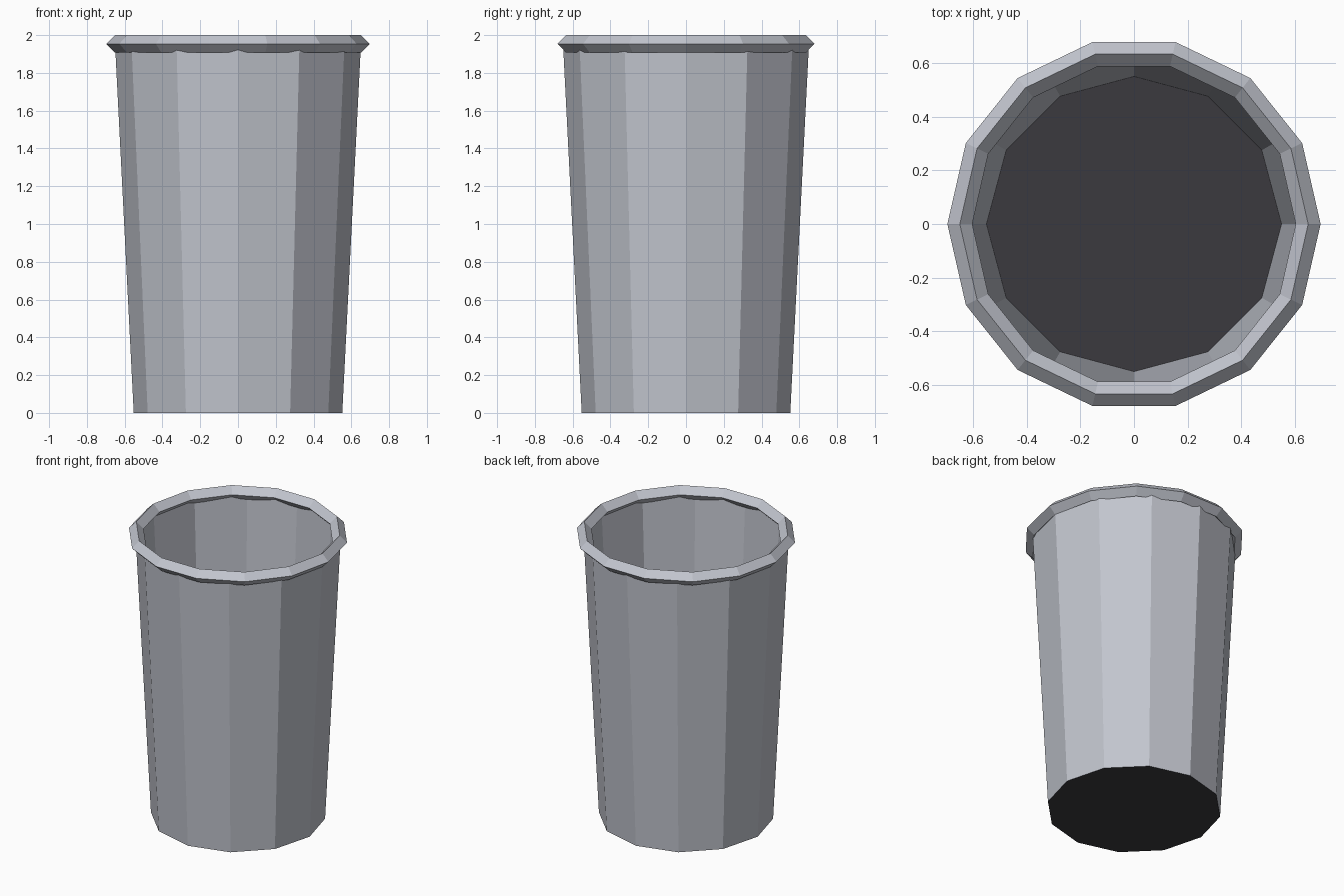
import bpy, bmesh, math

if "Cube" in bpy.data.objects:
    bpy.data.objects.remove(bpy.data.objects["Cube"])

R_TOP, R_BASE, RIM = 0.651, 0.552, 0.0465
Z_RIM = 2.0 - RIM


def paint(name, color):
    mat = bpy.data.materials.new(name)
    mat.diffuse_color = (*color, 1)
    mat.use_nodes = True
    mat.node_tree.nodes["Principled BSDF"].inputs["Base Color"].default_value = mat.diffuse_color
    return mat


GREY = paint("cool_grey", (0.54, 0.56, 0.62))
DARK = paint("dark_grey", (0.043, 0.042, 0.049))


def ring(bm, radius, z, sides):
    return [bm.verts.new((radius * math.cos(2 * math.pi * i / sides),
                          radius * math.sin(2 * math.pi * i / sides), z))
            for i in range(sides)]


def bridge(bm, low, high):
    n = len(low)
    for i in range(n):
        j = (i + 1) % n
        bm.faces.new((low[i], low[j], high[j], high[i]))


def finish(bm, name, *mats):
    mesh = bpy.data.meshes.new(name)
    bm.to_mesh(mesh)
    bm.free()
    for mat in mats:
        mesh.materials.append(mat)
    obj = bpy.data.objects.new(name, mesh)
    bpy.context.collection.objects.link(obj)
    return obj


# Tapered twelve-sided cup wall with a closed dark floor and open top
bm = bmesh.new()
base = ring(bm, R_BASE, 0, 12)
bridge(bm, base, ring(bm, R_TOP, Z_RIM, 12))
bm.faces.new(base[::-1]).material_index = 1
finish(bm, "cup_body", GREY, DARK)

# Rolled rim: fourteen-sided ring with a diamond cross-section
bm = bmesh.new()
rings = [ring(bm, R_TOP + RIM * dr, Z_RIM + RIM * dz, 14)
         for dr, dz in ((1, 0), (0, 1), (-1, 0), (0, -1))]
for k in range(4):
    bridge(bm, rings[k], rings[(k + 1) % 4])
finish(bm, "rim", GREY)
